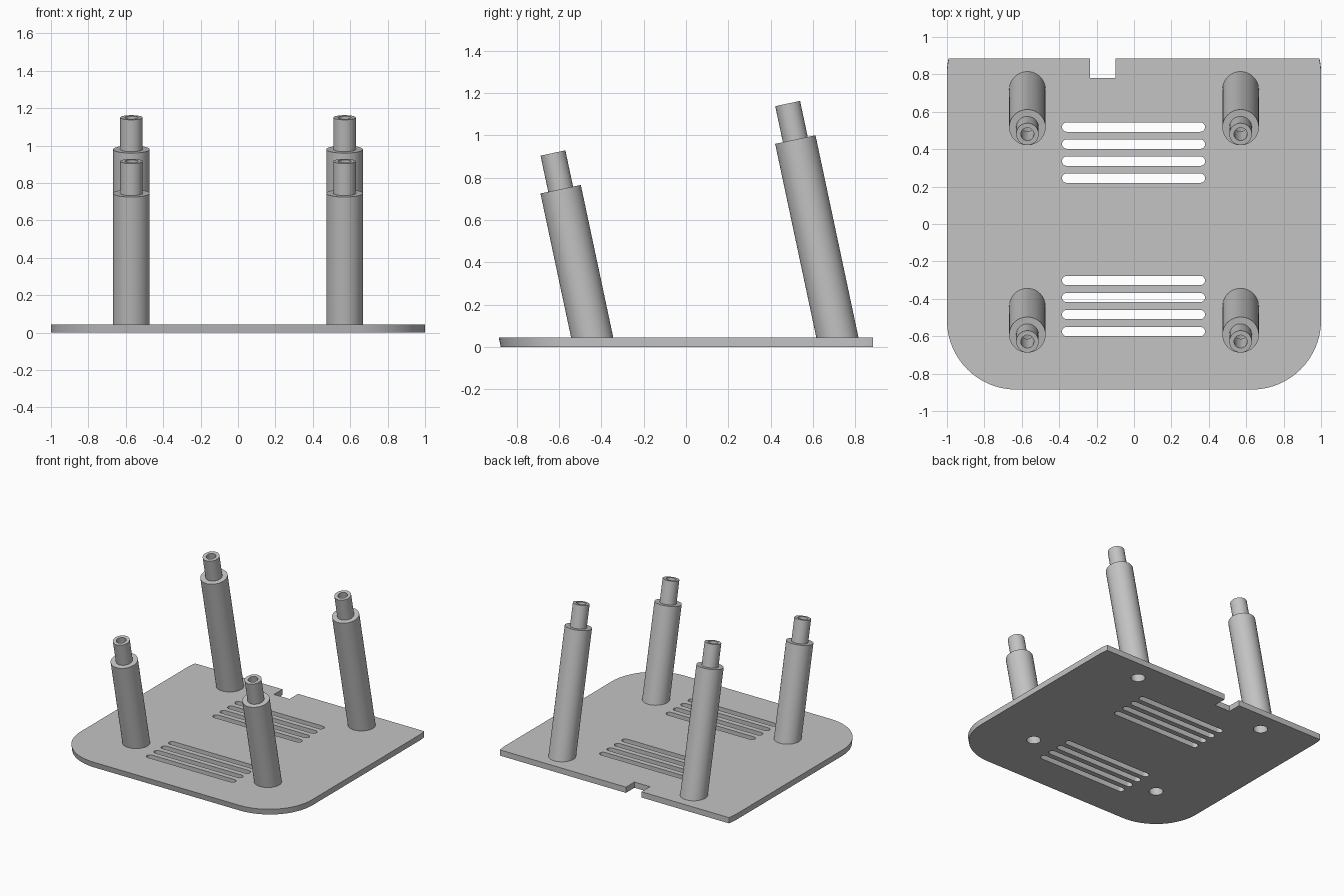
import bpy, bmesh, math
from mathutils import Matrix

if "Cube" in bpy.data.objects:
    bpy.data.objects.remove(bpy.data.objects["Cube"])

TILT = math.radians(12)
T = 0.045                      # plate thickness
SHIFT = T * math.tan(TILT)     # outline leans with the posts
BACK = 0.885

grey = bpy.data.materials.new("plain grey")
grey.diffuse_color = (0.55, 0.55, 0.55, 1)
grey.use_nodes = True
grey.node_tree.nodes["Principled BSDF"].inputs["Base Color"].default_value = grey.diffuse_color


def make_object(name, bm):
    bmesh.ops.recalc_face_normals(bm, faces=bm.faces)
    me = bpy.data.meshes.new(name)
    bm.to_mesh(me)
    bm.free()
    me.materials.append(grey)
    ob = bpy.data.objects.new(name, me)
    bpy.context.collection.objects.link(ob)
    return ob


def activate(ob):
    bpy.ops.object.select_all(action='DESELECT')
    ob.select_set(True)
    bpy.context.view_layer.objects.active = ob


def prism(bm, low, high, z0, z1):
    a = [bm.verts.new((x, y, z0)) for x, y in low]
    b = [bm.verts.new((x, y, z1)) for x, y in high]
    bm.faces.new(a[::-1])
    bm.faces.new(b)
    for i in range(len(a)):
        j = (i + 1) % len(a)
        bm.faces.new((a[i], a[j], b[j], b[i]))


def arc(cx, cy, r, a0, a1, n):
    return [(cx + r * math.cos(math.radians(a0 + (a1 - a0) * i / n)),
             cy + r * math.sin(math.radians(a0 + (a1 - a0) * i / n)))
            for i in range(n + 1)]


# Base plate: big front corners, barely curved back corners clipped flat
R = 0.37
half = arc(1 - R, -BACK + R, R, -90, 0, 20) + arc(1 - R, 0.80, R, 0, 13.28, 4)
half[-1] = (half[-1][0], BACK)
outline = half + [(-x, y) for x, y in reversed(half)]
lower = [(x, min(y + SHIFT, BACK)) for x, y in outline]
bm = bmesh.new()
prism(bm, lower, outline, 0, T)
plate = make_object("base_plate", bm)

# Cutters: vent slots, back notch and tilted screw bores
posts = [(sx * 0.57, y, h1, h2) for sx in (-1, 1)
         for y, h1, h2 in ((0.725, 1.002, 1.176), (-0.434, 0.762, 0.937))]
bm = bmesh.new()
for first in (0.518, -0.302):
    for i in range(4):
        y = first - i * 0.091
        slot = arc(0.355, y, 0.025, -90, 90, 10) + arc(-0.36, y, 0.025, 90, 270, 10)
        prism(bm, slot, slot, -0.1, 0.15)
notch = [(-0.235, 0.78), (-0.10, 0.78), (-0.10, 1), (-0.235, 1)]
prism(bm, notch, notch, -0.1, 0.15)
for x, y, h1, h2 in posts:
    bmesh.ops.create_cone(bm, cap_ends=True, segments=48, radius1=0.05, radius2=0.05,
                          depth=0.4, matrix=Matrix.Translation((x, y, 0)) @ Matrix.Rotation(TILT, 4, 'X'))
cutter = make_object("plate_cutter", bm)
cutter.hide_render = True
activate(plate)
mod = plate.modifiers.new("cut", 'BOOLEAN')
mod.operation = 'DIFFERENCE'
mod.solver = 'EXACT'
mod.object = cutter
bpy.ops.object.modifier_apply(modifier=mod.name)
bpy.data.objects.remove(cutter)
bpy.ops.object.shade_smooth_by_angle(angle=math.radians(30))

# Leaning hollow posts: thick tube, shoulder, thin open pin
for x, y, h1, h2 in posts:
    profile = [(0.05, -0.1), (0.05, h1 - 0.06), (0.035, h1 - 0.06), (0.035, h2),
               (0.06, h2), (0.06, h1), (0.0975, h1), (0.0975, -0.1)]
    bm = bmesh.new()
    vs = [bm.verts.new((r, 0, z)) for r, z in profile]
    es = [bm.edges.new(p) for p in zip(vs, vs[1:])]
    bmesh.ops.spin(bm, geom=vs + es, cent=(0, 0, 0), axis=(0, 0, 1),
                   angle=math.tau, steps=48, use_merge=True)
    bmesh.ops.remove_doubles(bm, verts=bm.verts, dist=1e-5)
    bm.transform(Matrix.Translation((x, y, 0)) @ Matrix.Rotation(TILT, 4, 'X'))
    bmesh.ops.bisect_plane(bm, geom=bm.verts[:] + bm.edges[:] + bm.faces[:],
                           plane_co=(0, 0, T - 0.001), plane_no=(0, 0, 1), clear_inner=True)
    side = "left" if x < 0 else "right"
    row = "back" if y > 0 else "front"
    activate(make_object(f"{row}_{side}_post", bm))
    bpy.ops.object.shade_smooth_by_angle(angle=math.radians(30))
